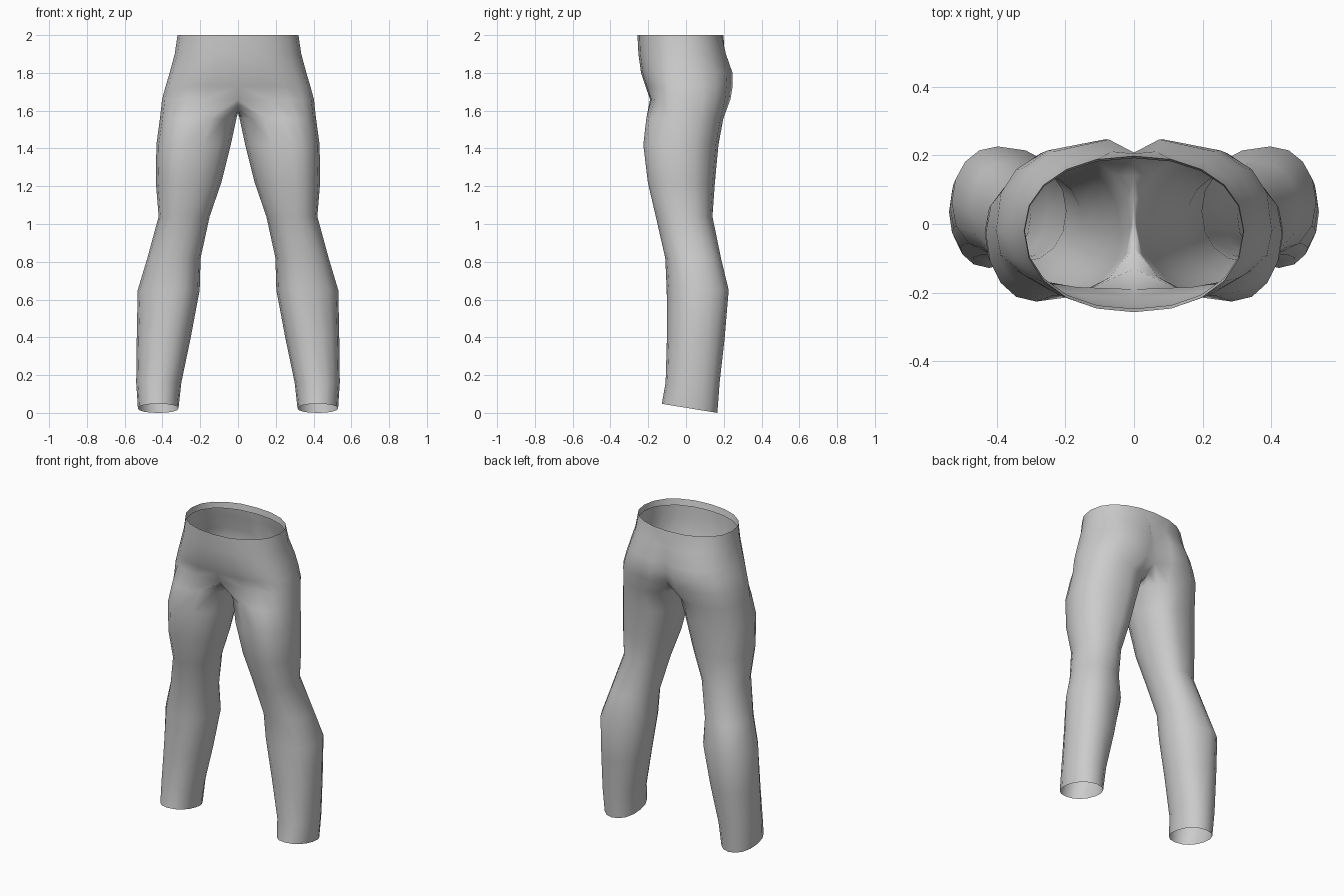
import bpy, bmesh
from math import sin, cos, radians

if "Cube" in bpy.data.objects:
    bpy.data.objects.remove(bpy.data.objects["Cube"])

ARC = 10          # segments from front centre round the outside to back centre
N = 16            # sides of each leg


def spow(v, p):
    return (abs(v) ** p) * (1 if v >= 0 else -1)


bm = bmesh.new()


def hip_row(z, w, front, cleft, cheek, p):
    """Half ring at hip height, with the seat pushed out beside the centre seam."""
    cy, row = -0.02, []
    for i in range(ARC + 1):
        a = radians(-90 + 180 * i / ARC)
        x = w * spow(cos(a), p)
        y = cy + spow(sin(a), p) * ((cheek - cy) if a > 0 else (cy - front))
        if i in (0, ARC):
            x, y = 0, (front if i == 0 else cleft)
        if i == ARC - 1 and cheek > cleft + 0.01:
            x *= 0.55
        row.append(bm.verts.new((x, y, z)))
    return row


def leg_ring(z, x0, x1, front, back, skew=0.0, tilt=0.0):
    """Closed ring of one leg; skew shifts the front outward, tilt drops the back."""
    cx, cy = (x0 + x1) / 2, (front + back) / 2
    rx, ry = (x1 - x0) / 2, (back - front) / 2
    ring = []
    for i in range(N):
        a = radians(-112.5 + 360 * i / N)
        s, c = spow(sin(a), 0.92), spow(cos(a), 0.92)
        ring.append(bm.verts.new((cx + rx * c - skew * s * (1 - abs(c)),
                                  cy + ry * s, z - tilt * s)))
    return ring


def bridge(a, b, closed):
    n = len(a)
    for i in range(n if closed else n - 1):
        j = (i + 1) % n
        bm.faces.new((a[i], b[i], b[j], a[j]))


# Hips: folded waist edge, then down to the crotch (z, width, front, cleft, cheek, roundness)
hips = [hip_row(*r) for r in (
    (1.96, .318, -.247, .192, .192, .92),
    (2.00, .320, -.257, .198, .198, .92),
    (1.90, .335, -.252, .205, .222, .90),
    (1.80, .362, -.238, .208, .258, .85),
    (1.73, .383, -.215, .205, .258, .80),
    (1.66, .402, -.190, .195, .245, .74))]
for a, b in zip(hips, hips[1:]):
    bridge(a, b, False)

# Crotch seam closes the last hip row into the top of the leg
crotch = [bm.verts.new((0, y, z)) for y, z in
          ((.14, 1.62), (.07, 1.60), (0, 1.59), (-.07, 1.60), (-.13, 1.63))]
rings = [hips[-1] + crotch]

# Leg (z, inner x, outer x, front, back, skew, tilt)
rings += [leg_ring(*r) for r in (
    (1.56, .008, .413, -.210, .198, .03),
    (1.42, .038, .432, -.226, .172, .05),
    (1.22, .088, .435, -.202, .153, .04),
    (1.04, .150, .420, -.160, .140, .02),
    (0.82, .198, .480, -.110, .185, -.01),
    (0.65, .203, .531, -.102, .226, -.03),
    (0.40, .250, .536, -.101, .205, -.01),
    (0.16, .300, .539, -.108, .178, 0),
    (0.026, .315, .530, -.128, .166, 0, .024))]
for a, b in zip(rings, rings[1:]):
    bridge(a, b, True)

low = min(v.co.z for v in bm.verts)
for v in rings[-1]:
    v.co.z -= low

me = bpy.data.meshes.new("trousers")
bm.to_mesh(me)
bm.free()
trousers = bpy.data.objects.new("trousers", me)
bpy.context.collection.objects.link(trousers)

# Second half
mir = trousers.modifiers.new("mirror", 'MIRROR')
mir.use_clip = True
mir.merge_threshold = 0.001

bpy.context.view_layer.objects.active = trousers
trousers.select_set(True)
bpy.ops.object.shade_smooth_by_angle(angle=radians(60))
